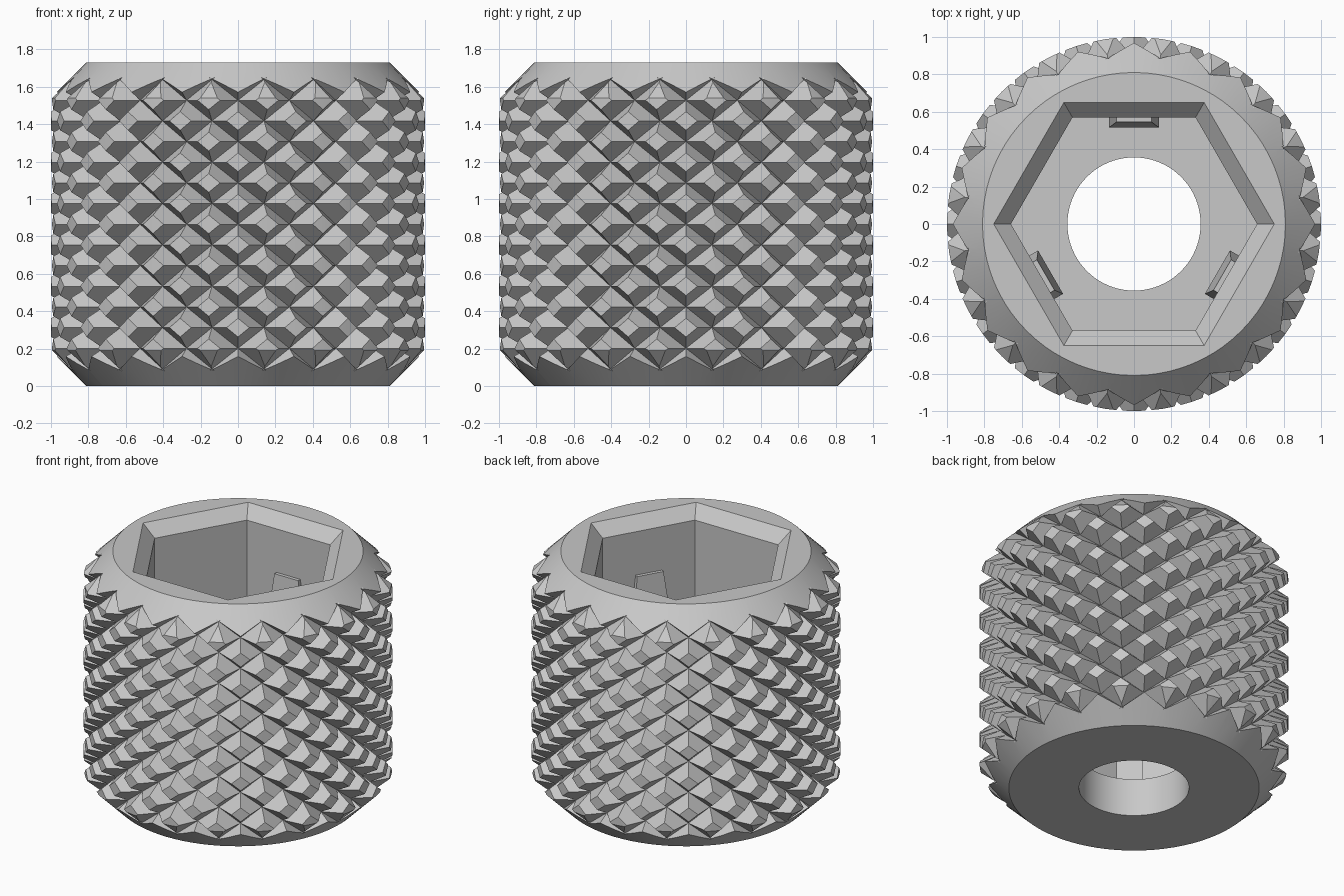
import bpy, bmesh
from math import cos, sin, pi, radians

if "Cube" in bpy.data.objects:
    bpy.data.objects.remove(bpy.data.objects["Cube"], do_unlink=True)

HEIGHT = 1.73
RIM = 0.81           # radius at the bevelled ends
VALLEY = 0.89        # bottom of the knurl grooves
PEAK = 1.09          # untrimmed knurl points
COLUMNS = 20         # knurl points around
HALF_ROW = 0.1105    # half the vertical knurl pitch
FLOOR = 0.27

grey = bpy.data.materials.new("plain grey")
grey.use_nodes = True
grey.diffuse_color = (0.58, 0.58, 0.58, 1)
grey.node_tree.nodes["Principled BSDF"].inputs["Base Color"].default_value = (0.58, 0.58, 0.58, 1)


def loft(name, loops):
    """Closed solid through equal-length loops of points, bottom to top."""
    bm = bmesh.new()
    loops = [[bm.verts.new(p) for p in loop] for loop in loops]
    for low, high in zip(loops, loops[1:]):
        for i in range(len(low)):
            j = (i + 1) % len(low)
            bm.faces.new((low[i], low[j], high[j], high[i]))
    bm.faces.new(loops[0][::-1])
    bm.faces.new(loops[-1])
    return make(name, bm)


def make(name, bm):
    bmesh.ops.recalc_face_normals(bm, faces=bm.faces)
    mesh = bpy.data.meshes.new(name)
    bm.to_mesh(mesh)
    bm.free()
    mesh.materials.append(grey)
    obj = bpy.data.objects.new(name, mesh)
    bpy.context.collection.objects.link(obj)
    return obj


def stack(name, rings, sides):
    """Solid of stacked regular polygons given as (radius, z)."""
    angles = [2 * pi * i / sides for i in range(sides)]
    return loft(name, [[(r * cos(a), r * sin(a), z) for a in angles] for r, z in rings])


def knurl():
    """Drum covered in four-sided points, split along the groove lines."""
    bm = bmesh.new()
    n = COLUMNS * 2
    rows = range(-8, 9)
    grid = []
    for k in rows:
        ring = []
        for i in range(n):
            r = PEAK if (i + k) % 2 else VALLEY
            a = 2 * pi * i / n
            ring.append(bm.verts.new((r * cos(a), r * sin(a), HEIGHT / 2 + k * HALF_ROW)))
        grid.append(ring)
    for k, low, high in zip(rows, grid, grid[1:]):
        for i in range(n):
            j = (i + 1) % n
            a, b, c, d = low[i], low[j], high[j], high[i]
            if (i + k) % 2:
                bm.faces.new((a, b, d))
                bm.faces.new((b, c, d))
            else:
                bm.faces.new((a, b, c))
                bm.faces.new((a, c, d))
    for ring in (grid[0], grid[-1]):
        hub = bm.verts.new((0, 0, ring[0].co.z))
        for i in range(n):
            bm.faces.new((hub, ring[i], ring[(i + 1) % n]))
    return make("knurled_body", bm)


def combine(obj, tool, operation):
    mod = obj.modifiers.new(operation.lower(), "BOOLEAN")
    mod.object = tool
    mod.operation = operation
    mod.solver = "EXACT"
    bpy.context.view_layer.objects.active = obj
    bpy.ops.object.modifier_apply(modifier=mod.name)
    bpy.data.objects.remove(tool, do_unlink=True)


# knurled body trimmed to a bevelled cylinder
body = knurl()
bevel = 1 - RIM
combine(body, stack("trim_shape", [(RIM, 0), (1, bevel), (1, HEIGHT - bevel), (RIM, HEIGHT)],
                    COLUMNS * 4), "INTERSECT")

# hexagonal socket with a lead-in, and the round through hole
combine(body, stack("socket_cutter", [(0.658, FLOOR), (0.658, HEIGHT - 0.085),
                                      (0.75, HEIGHT), (0.796, HEIGHT + 0.0425)], 6), "DIFFERENCE")
combine(body, stack("hole_cutter", [(0.356, -0.1), (0.356, FLOOR + 0.1)], 80), "DIFFERENCE")

# three grip ribs, tapered at the top, on alternate socket walls: (z, inner radius, half width)
levels = [(FLOOR - 0.02, 0.515, 0.134), (1.0, 0.515, 0.134), (1.335, 0.545, 0.094)]
for side, angle in (("back", 90), ("right", 210), ("left", 330)):
    ca, sa = cos(radians(angle)), sin(radians(angle))
    loops = []
    for z, inner, half in levels:
        corners = [(inner, -half), (0.59, -half), (0.59, half), (inner, half)]
        loops.append([(r * ca - t * sa, r * sa + t * ca, z) for r, t in corners])
    loft("grip_rib_" + side, loops)

# smooth the round surfaces, keep every knurl edge sharp
bpy.ops.object.select_all(action="DESELECT")
body.select_set(True)
bpy.context.view_layer.objects.active = body
bpy.ops.object.shade_smooth_by_angle(angle=radians(15))
